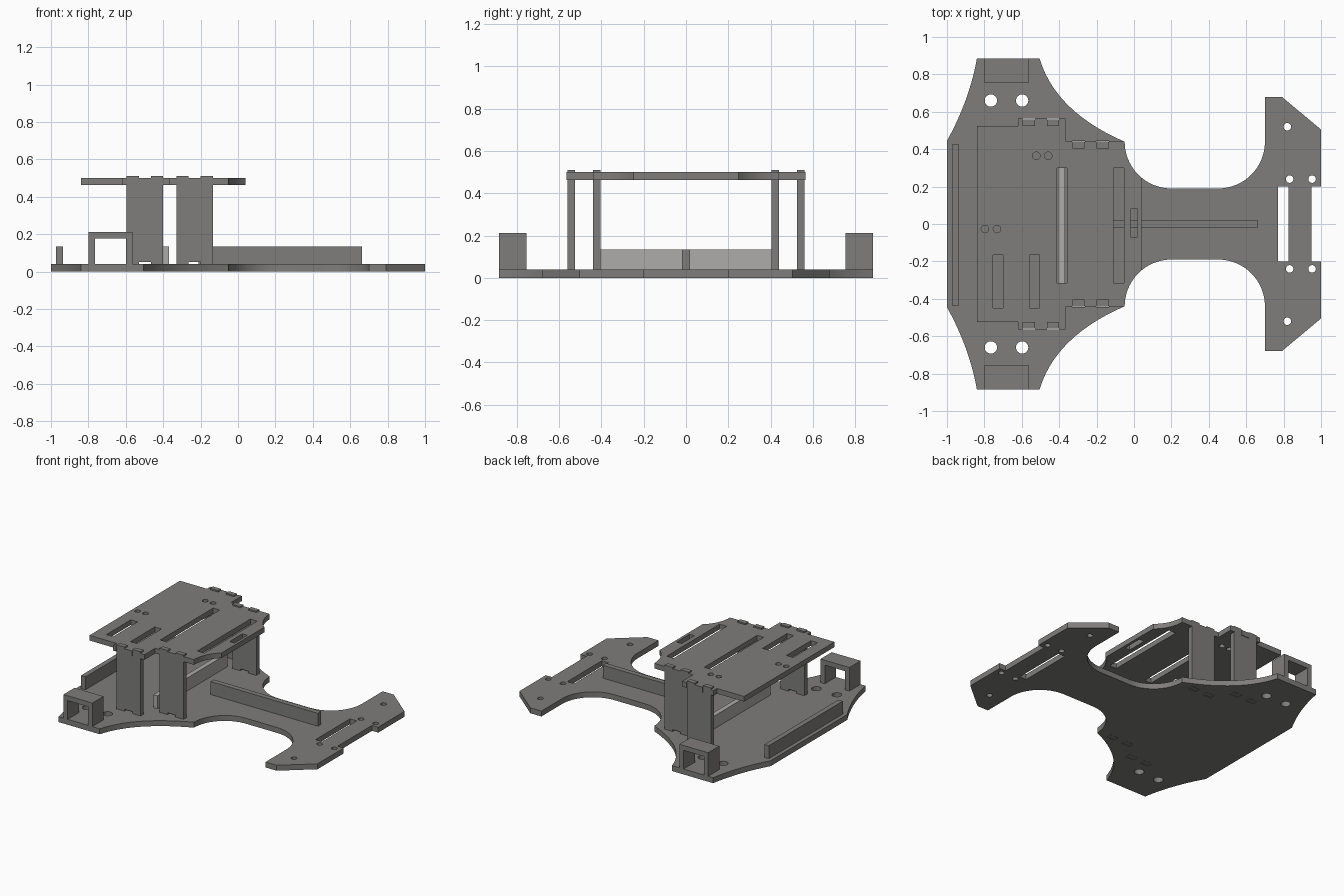
import bpy, bmesh
from math import cos, sin, radians

if "Cube" in bpy.data.objects:
    bpy.data.objects.remove(bpy.data.objects["Cube"])


def material(name, v):
    m = bpy.data.materials.new(name)
    m.diffuse_color = (v, v * 0.98, v * 0.95, 1)
    m.use_nodes = True
    m.node_tree.nodes["Principled BSDF"].inputs["Base Color"].default_value = m.diffuse_color
    return m


DARK, LIGHT = material("dark_sheet", 0.21), material("lighter_sheet", 0.42)


def arc(cx, cy, r, a0, a1, n=16):
    return [(cx + r * cos(radians(a0 + (a1 - a0) * i / n)),
             cy + r * sin(radians(a0 + (a1 - a0) * i / n))) for i in range(n + 1)]


def bend(a, c, b, n=14):
    return [tuple((1 - t) ** 2 * p + 2 * t * (1 - t) * q + t * t * r for p, q, r in zip(a, c, b))
            for t in (i / n for i in range(n + 1))]


def circle(x, y, r):
    return arc(x, y, r, 0, 360 - 360 / 24, 23)


def rect(x0, x1, y0, y1):
    return [(x0, y0), (x1, y0), (x1, y1), (x0, y1)]


def mirrored(half):
    """Closed outline from its y > 0 half."""
    return half + [(x, -y) for x, y in reversed(half)]


def sheet(name, outlines, lo, hi, upright=False, mat=DARK):
    """Flat sheet with holes: in XY between z=lo..hi, or upright in XZ between y=lo..hi."""
    cu = bpy.data.curves.new(name, 'CURVE')
    cu.dimensions, cu.fill_mode, cu.extrude = '2D', 'BOTH', (hi - lo) / 2
    for pts in outlines:
        s = cu.splines.new('POLY')
        s.points.add(len(pts) - 1)
        for p, (x, y) in zip(s.points, pts):
            p.co = (x, y, 0, 1)
        s.use_cyclic_u = True
    tmp = bpy.data.objects.new(name + "_curve", cu)
    bpy.context.collection.objects.link(tmp)
    bpy.context.view_layer.update()
    me = bpy.data.meshes.new_from_object(tmp.evaluated_get(bpy.context.evaluated_depsgraph_get()))
    bpy.data.objects.remove(tmp)
    bm = bmesh.new()
    bm.from_mesh(me)
    bmesh.ops.remove_doubles(bm, verts=bm.verts, dist=1e-5)
    mid = (lo + hi) / 2
    for v in bm.verts:
        x, y, z = v.co
        v.co = (x, mid - z, y) if upright else (x, y, z + mid)
    bmesh.ops.recalc_face_normals(bm, faces=bm.faces)
    bm.to_mesh(me)
    bm.free()
    me.name = name
    me.materials.clear()
    me.materials.append(mat)
    ob = bpy.data.objects.new(name, me)
    bpy.context.collection.objects.link(ob)
    bpy.ops.object.select_all(action='DESELECT')
    ob.select_set(True)
    bpy.context.view_layer.objects.active = ob
    bpy.ops.object.shade_smooth_by_angle(angle=radians(25))


T = 0.04  # base thickness

# Post positions: left edge, inner face, outer face
POSTS = ((-0.595, 0.525, 0.56), (-0.33, 0.405, 0.44))
W, TAB = 0.195, 0.065

# Base plate with waisted outline, end slot, bolt holes and post slots
base = bend((-1, 0.445), (-0.88, 0.66), (-0.84, 0.885))
base += bend((-0.505, 0.885), (-0.42, 0.6), (-0.05, 0.44))
base += arc(0.2, 0.44, 0.25, 180, 270)[1:] + arc(0.45, 0.44, 0.25, 270, 360)
base += [(0.70, 0.68), (0.79, 0.68), (1, 0.505), (1, 0.20), (0.95, 0.20)]
holes = [rect(0.77, 0.825, -0.2, 0.2)]
for s in (1, -1):
    holes += [circle(x, s * 0.66, 0.033) for x in (-0.765, -0.598)]
    holes += [circle(x, s * y, 0.02) for x, y in ((0.82, 0.52), (0.832, 0.24), (0.952, 0.24))]
    for x, a, b in POSTS:
        holes += [rect(e - 0.002, e + TAB + 0.002, *sorted((s * (a - 0.003), s * (b + 0.003))))
                  for e in (x, x + W - TAB)]
sheet("base_plate", [mirrored(base)] + holes, 0, T)


def notches(x, y_in, y_out):
    pts = []
    for a in (x, x + W - TAB):
        pts += [(a, y_out), (a, y_in), (a + TAB, y_in), (a + TAB, y_out)]
    return pts


# Top deck, notched for the post tabs, with slots and holes
deck = [(-0.84, 0.525), (-0.62, 0.525), (-0.62, 0.565)]
deck += notches(-0.595, 0.53, 0.565) + [(-0.365, 0.565), (-0.365, 0.44)]
deck += notches(-0.33, 0.405, 0.44)
deck += arc(0.2, 0.44, 0.25, 180, 230.2, 8)
cuts = [rect(-0.412, -0.358, -0.315, 0.30), rect(-0.11, -0.053, -0.315, 0.30),
        rect(-0.755, -0.70, -0.45, -0.167), rect(-0.56, -0.505, -0.45, -0.167),
        rect(-0.02, 0.02, -0.07, 0.08)]
cuts += [circle(x, y, 0.02) for x, y in
         ((-0.522, 0.365), (-0.458, 0.365), (-0.797, -0.027), (-0.733, -0.027))]
sheet("top_deck", [mirrored(deck)] + cuts, 0.462, 0.50)

for s, side in ((1, "back"), (-1, "front")):
    # Tabbed posts carrying the deck
    for i, (x, a, b) in enumerate(POSTS):
        l, r = x + TAB, x + W - TAB
        profile = [(x, 0.001), (l, 0.001), (l, 0.052), (r, 0.052), (r, 0.001), (x + W, 0.001),
                   (x + W, 0.51), (r, 0.51), (r, 0.462), (l, 0.462), (l, 0.51), (x, 0.51)]
        sheet(f"{side}_post_{i + 1}", [profile], *sorted((s * a, s * b)), upright=True)
    # Arched brackets on the wing tips
    arch = [(-0.80, T), (-0.765, T), (-0.765, 0.177), (-0.60, 0.177), (-0.60, T),
            (-0.565, T), (-0.565, 0.213), (-0.80, 0.213)]
    sheet(f"{side}_wing_bracket", [arch], *sorted((s * 0.755, s * 0.885)), upright=True)

# Low stiffening walls
sheet("end_wall", [rect(-0.972, -0.935, -0.435, 0.425)], T, 0.135)
sheet("cross_wall", [rect(-0.405, -0.37, -0.405, 0.405)], T, 0.135, mat=LIGHT)
sheet("spine_wall", [rect(-0.21, 0.663, -0.018, 0.02)], T, 0.135)
